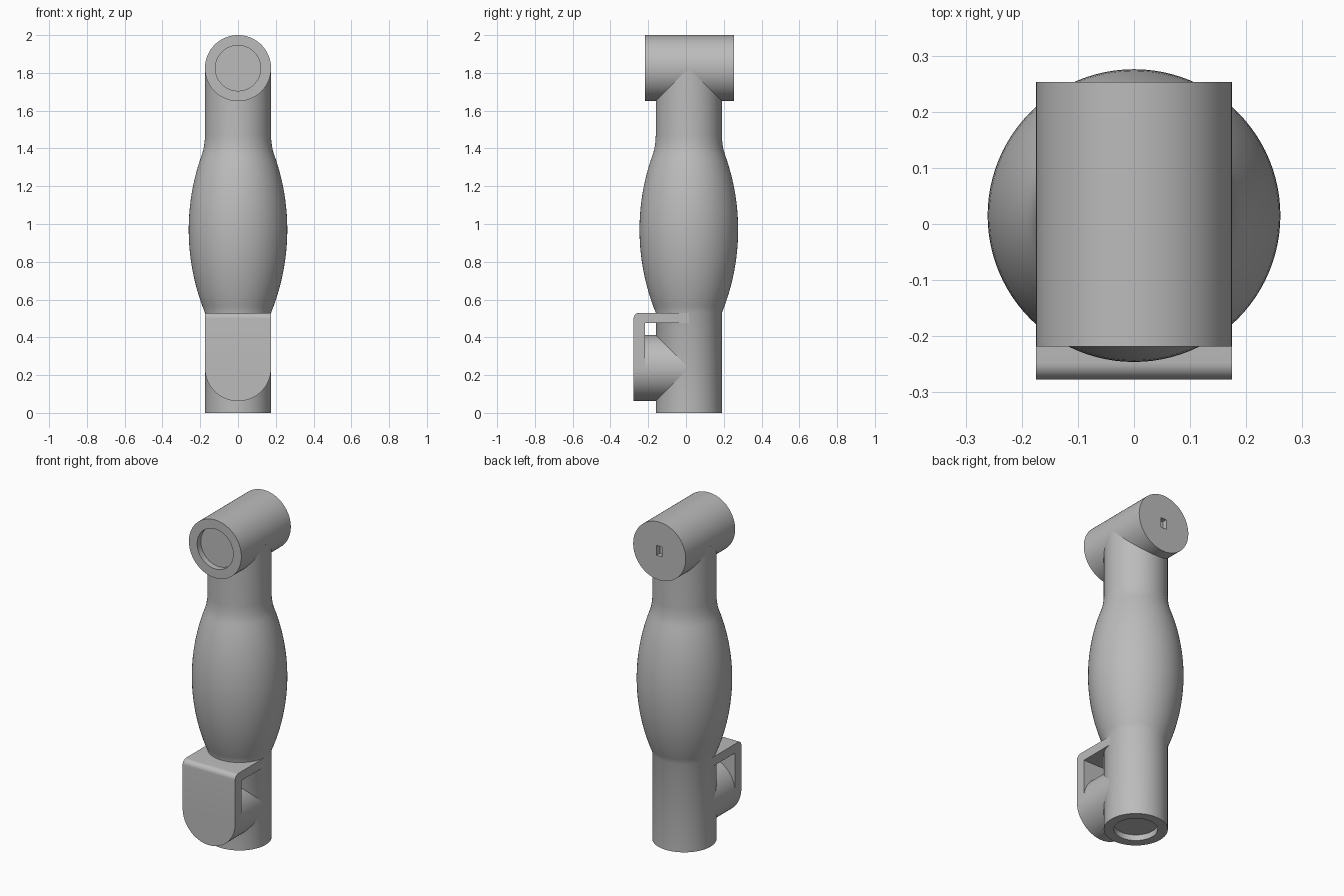
import bpy, bmesh, math
from mathutils import Matrix, Vector

if "Cube" in bpy.data.objects:
    bpy.data.objects.remove(bpy.data.objects["Cube"])

R = 0.175        # tube radius shared by every cylinder
AXIS_Y = 0.015   # body axis
JOINT_Z = 0.237  # lower joint axis height
HEAD_Z = 1.825   # upper joint axis height

grey = bpy.data.materials.new("mid_grey")
grey.diffuse_color = (0.5, 0.5, 0.5, 1)
grey.use_nodes = True
grey.node_tree.nodes["Principled BSDF"].inputs["Base Color"].default_value = grey.diffuse_color


def add_object(name, bm):
    bmesh.ops.remove_doubles(bm, verts=bm.verts, dist=1e-5)
    bmesh.ops.recalc_face_normals(bm, faces=bm.faces)
    mesh = bpy.data.meshes.new(name)
    bm.to_mesh(mesh)
    bm.free()
    mesh.materials.append(grey)
    obj = bpy.data.objects.new(name, mesh)
    bpy.context.collection.objects.link(obj)
    return obj


def lathe(name, profile, matrix, steps=96):
    """Revolve (radius, height) points around local z."""
    bm = bmesh.new()
    verts = [bm.verts.new((r, 0, z)) for r, z in profile]
    edges = [bm.edges.new(pair) for pair in zip(verts, verts[1:])]
    bmesh.ops.spin(bm, geom=verts + edges, cent=(0, 0, 0), axis=(0, 0, 1),
                   angle=2 * math.pi, steps=steps, use_merge=True)
    bm.transform(matrix)
    return add_object(name, bm)


def prism(name, points, direction):
    """Extrude a flat outline along a vector."""
    bm = bmesh.new()
    face = bm.faces.new([bm.verts.new(p) for p in points])
    ext = bmesh.ops.extrude_face_region(bm, geom=[face], use_keep_orig=True)
    bmesh.ops.translate(bm, vec=Vector(direction),
                        verts=[v for v in ext["geom"] if isinstance(v, bmesh.types.BMVert)])
    return add_object(name, bm)


def cut(obj, tool, operation):
    mod = obj.modifiers.new("cut", 'BOOLEAN')
    mod.operation, mod.solver, mod.object = operation, 'EXACT', tool
    bpy.context.view_layer.objects.active = obj
    bpy.ops.object.modifier_apply(modifier=mod.name)
    bpy.data.objects.remove(tool)


# Body: socketed tube, swollen grip, small fillet into the upper neck
profile = [(0, 0.035), (0.12, 0.035), (0.12, 0), (R, 0), (R, 0.53)]
arc_r = 1.169
for i in range(1, 25):
    z = 0.53 + (1.37 - 0.53) * i / 24
    profile.append((0.261 - arc_r + math.sqrt(arc_r ** 2 - (z - 0.97) ** 2), z))
profile += [(0.183, 1.395), (0.179, 1.42), (0.176, 1.445), (R, 1.47),
            (R, 1.81), (0, 1.81)]
body = lathe("grip_body", profile, Matrix.Translation((0, AXIS_Y, 0)))

# Upper joint: crosswise cylinder with a round socket in front
along_y = Matrix.Rotation(-math.pi / 2, 4, 'X')   # local z becomes +y
head = lathe("upper_joint",
             [(0, -0.183), (0.12, -0.183), (0.12, -0.218), (R, -0.218), (R, 0.253), (0, 0.253)],
             Matrix.Translation((0, 0, HEAD_Z)) @ along_y)

# Cable slot in the back of the upper joint
slot = prism("slot_cutter",
             [(sx * 0.018, 0.223, HEAD_Z + sz * 0.03)
              for sx, sz in ((-1, -1), (1, -1), (1, 1), (-1, 1))], (0, 0.1, 0))
cut(head, slot, 'DIFFERENCE')

# Lower joint: stub cylinder reaching from the body to the bracket
stub = lathe("lower_joint", [(0, -0.218), (R, -0.218), (R, 0), (0, 0)],
             Matrix.Translation((0, 0, JOINT_Z)) @ along_y)

# Bracket: L-shaped strip with a rounded corner, trimmed to a round-ended outline
corner = 0.03
side = [(AXIS_Y, 0.53), (AXIS_Y, 0.475), (-0.218, 0.475), (-0.218, 0.0), (-0.277, 0.0)]
for i in range(9):
    a = math.pi - math.pi / 2 * i / 8
    side.append((-0.277 + corner + corner * math.cos(a), 0.53 - corner + corner * math.sin(a)))
bracket = prism("bracket", [(-0.3, y, z) for y, z in side], (0.6, 0, 0))
outline = [(R, -0.4, 0.7), (-R, -0.4, 0.7)]
for i in range(49):
    a = math.pi + math.pi * i / 48
    outline.append((R * math.cos(a), -0.4, JOINT_Z + R * math.sin(a)))
cut(bracket, prism("outline_cutter", outline, (0, 0.6, 0)), 'INTERSECT')

# Smooth round surfaces, keep the rims sharp
for obj in (body, head, stub, bracket):
    bpy.ops.object.select_all(action='DESELECT')
    obj.select_set(True)
    bpy.context.view_layer.objects.active = obj
    bpy.ops.object.shade_smooth_by_angle(angle=math.radians(30))
